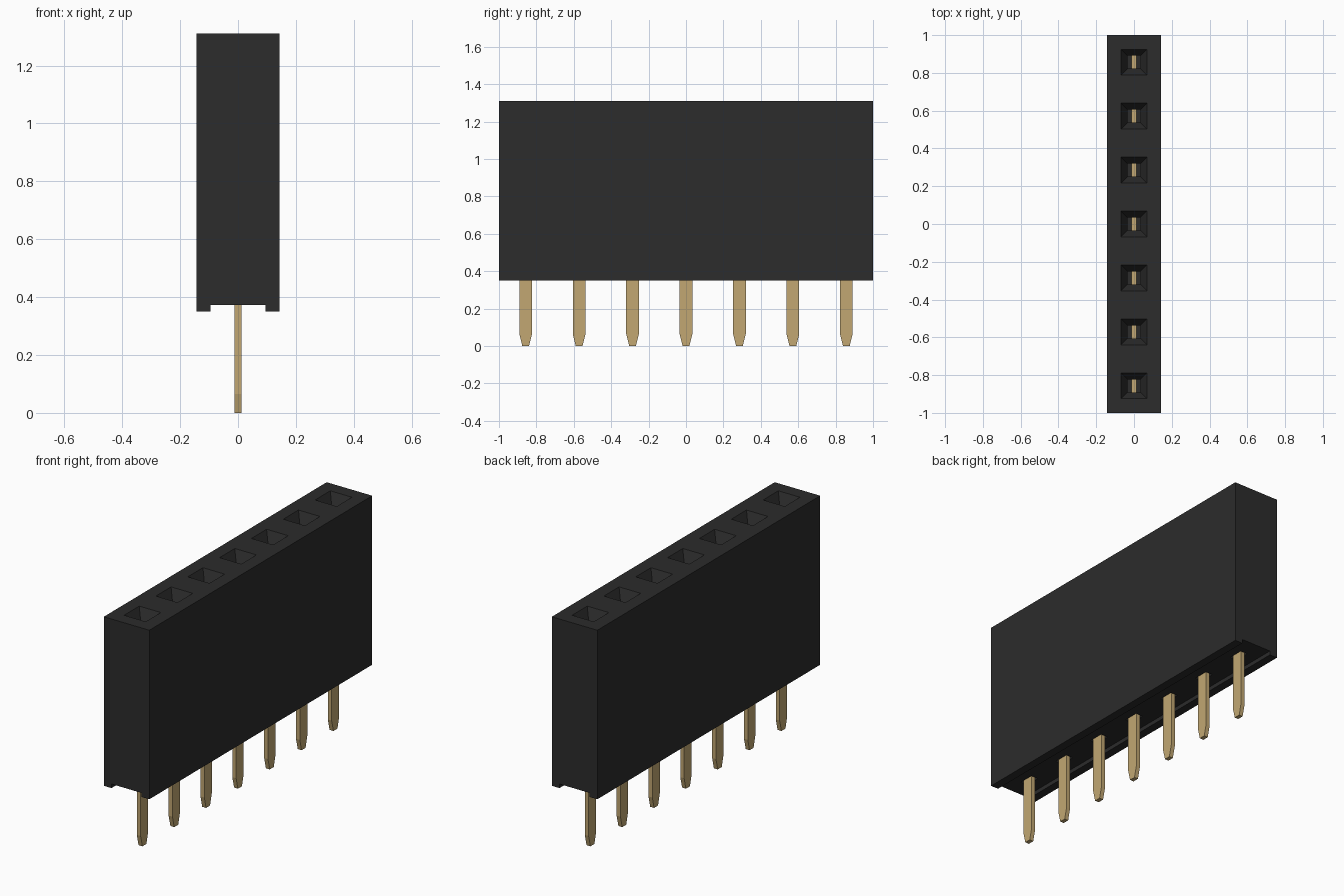
import bpy, bmesh

if "Cube" in bpy.data.objects:
    bpy.data.objects.remove(bpy.data.objects["Cube"])

COUNT = 7
PITCH = 2 / COUNT
BOTTOM, TOP = 0.35, 1.31
YS = [(i - (COUNT - 1) / 2) * PITCH for i in range(COUNT)]


def material(name, color):
    m = bpy.data.materials.new(name)
    m.diffuse_color = color
    m.use_nodes = True
    m.node_tree.nodes["Principled BSDF"].inputs["Base Color"].default_value = m.diffuse_color
    return m


def make_object(name, bm, mat):
    bmesh.ops.recalc_face_normals(bm, faces=bm.faces)
    mesh = bpy.data.meshes.new(name)
    bm.to_mesh(mesh)
    bm.free()
    mesh.materials.append(mat)
    ob = bpy.data.objects.new(name, mesh)
    bpy.context.collection.objects.link(ob)
    return ob


def loft(bm, y, sections):
    """Stack rectangles (z, half x, half y) into a closed solid centred on y."""
    rings = [[bm.verts.new((sx * hx, y + sy * hy, z))
              for sx, sy in ((-1, -1), (1, -1), (1, 1), (-1, 1))]
             for z, hx, hy in sections]
    for a, b in zip(rings, rings[1:]):
        for i in range(4):
            j = (i + 1) % 4
            bm.faces.new((a[i], a[j], b[j], b[i]))
    bm.faces.new(rings[0])
    bm.faces.new(rings[-1])


black = material("black_plastic", (0.025, 0.025, 0.025, 1))
gold = material("gold_metal", (0.54, 0.39, 0.17, 1))

# Housing: end profile with a shallow channel underneath, extruded along y
profile = [(-0.143, BOTTOM), (-0.095, BOTTOM), (-0.095, 0.373), (0.095, 0.373),
           (0.095, BOTTOM), (0.143, BOTTOM), (0.143, TOP), (-0.143, TOP)]
bm = bmesh.new()
face = bm.faces.new([bm.verts.new((x, -1, z)) for x, z in profile])
ext = bmesh.ops.extrude_face_region(bm, geom=[face])
bmesh.ops.translate(bm, vec=(0, 2, 0),
                    verts=[v for v in ext["geom"] if isinstance(v, bmesh.types.BMVert)])
housing = make_object("housing", bm, black)

# Socket cutters: funnel mouth above a square shaft, and a slot below each pin
bm = bmesh.new()
for y in YS:
    loft(bm, y, [(0.50, 0.035, 0.035), (TOP - 0.07, 0.035, 0.035),
                 (TOP, 0.068, 0.068), (TOP + 0.05, 0.068, 0.068)])
    loft(bm, y, [(0.34, 0.022, 0.043), (0.40, 0.022, 0.043)])
cutter = make_object("socket_cutter", bm, black)
cutter.hide_render = True

mod = housing.modifiers.new("sockets", "BOOLEAN")
mod.operation = "DIFFERENCE"
mod.solver = "EXACT"
mod.object = cutter
bpy.context.view_layer.objects.active = housing
bpy.ops.object.modifier_apply(modifier=mod.name)
bpy.data.objects.remove(cutter)

# Pins: flat blades with tapered tips, reaching up into the sockets
for n, y in enumerate(YS, 1):
    bm = bmesh.new()
    loft(bm, y, [(0, 0.012, 0.018), (0.065, 0.012, 0.034), (0.60, 0.012, 0.034)])
    make_object(f"pin_{n}", bm, gold)
